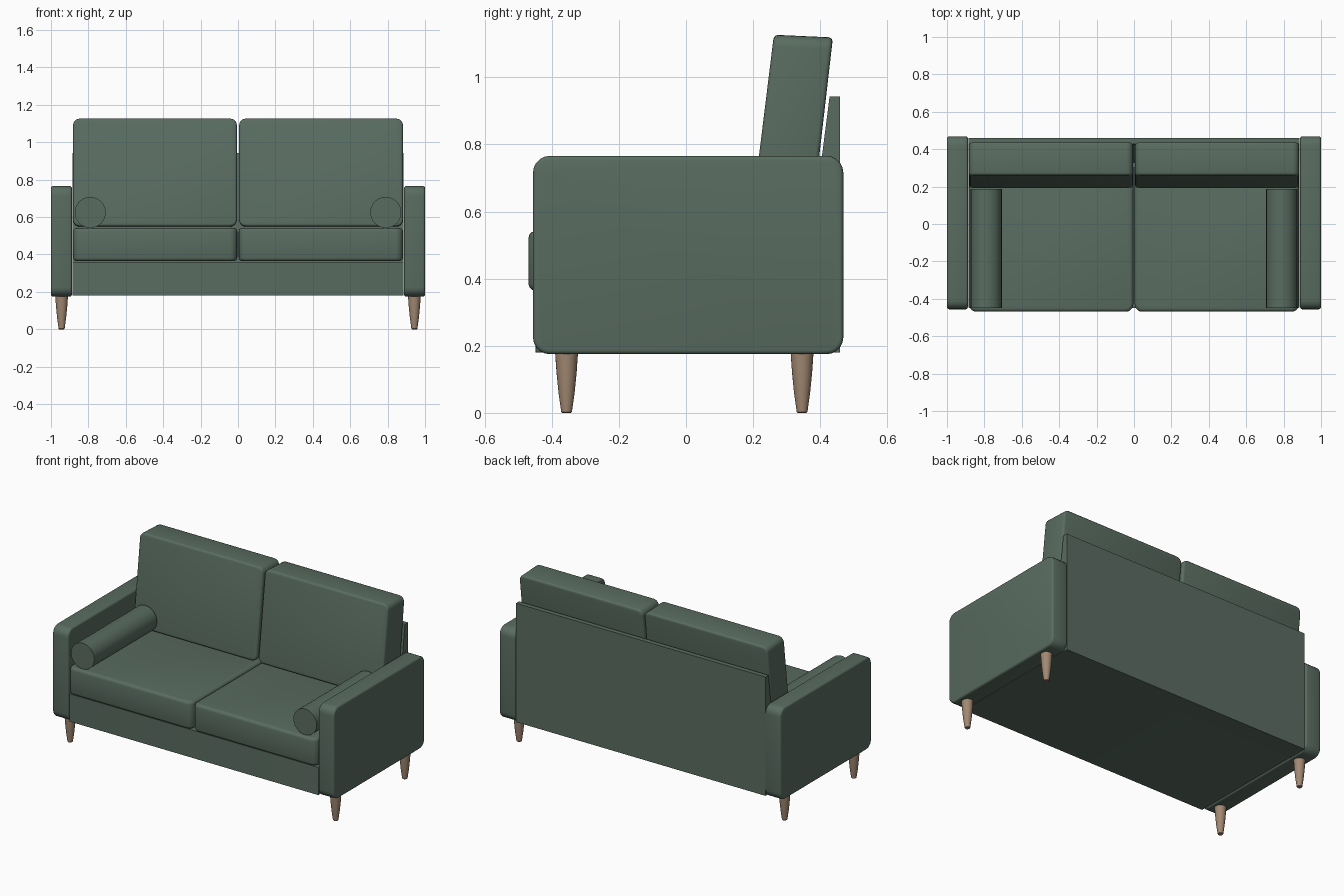
import bpy, bmesh, math
from mathutils import Vector

if "Cube" in bpy.data.objects:
    bpy.data.objects.remove(bpy.data.objects["Cube"])


def material(name, color):
    m = bpy.data.materials.new(name)
    m.diffuse_color = color
    m.use_nodes = True
    m.node_tree.nodes["Principled BSDF"].inputs["Base Color"].default_value = m.diffuse_color
    return m


FABRIC = material("green_fabric", (0.10, 0.15, 0.118, 1))
WOOD = material("light_wood", (0.36, 0.25, 0.17, 1))


def finish(bm, name, mat, angle=35):
    bmesh.ops.recalc_face_normals(bm, faces=bm.faces)
    me = bpy.data.meshes.new(name)
    bm.to_mesh(me)
    bm.free()
    me.materials.append(mat)
    ob = bpy.data.objects.new(name, me)
    bpy.context.collection.objects.link(ob)
    bpy.ops.object.select_all(action='DESELECT')
    ob.select_set(True)
    bpy.context.view_layer.objects.active = ob
    bpy.ops.object.shade_smooth_by_angle(angle=math.radians(angle))
    return ob


def padded(name, x0, x1, profile, axis, r_big, r_small):
    """Extrude a (y, z) profile along x; round edges along axis by r_big, the rest by r_small."""
    bm = bmesh.new()
    face = bm.faces.new([bm.verts.new((x0, y, z)) for y, z in profile])
    ext = bmesh.ops.extrude_face_region(bm, geom=[face])
    verts = [v for v in ext['geom'] if isinstance(v, bmesh.types.BMVert)]
    bmesh.ops.translate(bm, verts=verts, vec=(x1 - x0, 0, 0))
    bmesh.ops.recalc_face_normals(bm, faces=bm.faces)
    a = Vector(axis)
    along = [e for e in bm.edges
             if abs((e.verts[0].co - e.verts[1].co).normalized().dot(a)) > 0.9]
    if r_big:
        bmesh.ops.bevel(bm, geom=along, offset=r_big, segments=5, profile=0.5, affect='EDGES')
    bm.normal_update()
    caps = {e for f in bm.faces if abs(f.normal.dot(a)) > 0.9 for e in f.edges}
    if r_small:
        bmesh.ops.bevel(bm, geom=list(caps), offset=r_small, segments=3, profile=0.5,
                        affect='EDGES')
    return finish(bm, name, FABRIC)


def rect(y0, y1, z0, z1):
    return [(y0, z0), (y1, z0), (y1, z1), (y0, z1)]


def lathe(name, profile, mat, sides=32):
    """Closed solid of revolution around z from (radius, z) rings."""
    bm = bmesh.new()
    rings = [[bm.verts.new((r * math.cos(t), r * math.sin(t), z))
              for t in (2 * math.pi * i / sides for i in range(sides))] for r, z in profile]
    for lo, hi in zip(rings, rings[1:]):
        for i in range(sides):
            j = (i + 1) % sides
            bm.faces.new((lo[i], lo[j], hi[j], hi[i]))
    bm.faces.new(rings[0][::-1])
    bm.faces.new(rings[-1])
    return finish(bm, name, mat)


# Base and wedge-shaped back frame
padded("base", -0.886, 0.886, rect(-0.448, 0.33, 0.18, 0.358), (1, 0, 0), 0, 0.004)
padded("back_frame", -0.886, 0.886,
       [(0.33, 0.18), (0.459, 0.18), (0.459, 0.943), (0.428, 0.943)], (1, 0, 0), 0, 0)

back_profile = [(0.191, 0.551), (0.372, 0.547), (0.438, 1.119), (0.262, 1.127)]
for s, side in ((-1, "left"), (1, "right")):
    # Arm
    padded(side + "_arm", *sorted((s * 0.888, s * 1.0)),
           rect(-0.456, 0.469, 0.175, 0.766), (1, 0, 0), 0.05, 0.012)
    # Cushions
    padded(side + "_seat_cushion", *sorted((s * 0.004, s * 0.882)),
           rect(-0.469, 0.345, 0.365, 0.541), (0, 0, 1), 0.04, 0.018)
    padded(side + "_back_cushion", *sorted((s * 0.006, s * 0.882)),
           back_profile, (0, 1, 0), 0.035, 0.013)
    # Bolster lying along the arm
    bolster = lathe(side + "_bolster", [(0.083, -0.318), (0.083, 0.318)], FABRIC)
    bolster.rotation_euler = (math.pi / 2, 0, 0)
    bolster.location = (s * 0.79, -0.13, 0.625)
    # Tapered legs
    for y, end in ((-0.356, "front"), (0.346, "back")):
        leg = lathe(f"{end}_{side}_leg",
                    [(0.013, 0), (0.016, 0.003), (0.024, 0.06), (0.03, 0.12), (0.034, 0.178)],
                    WOOD, 24)
        leg.location = (s * 0.943, y, 0)
